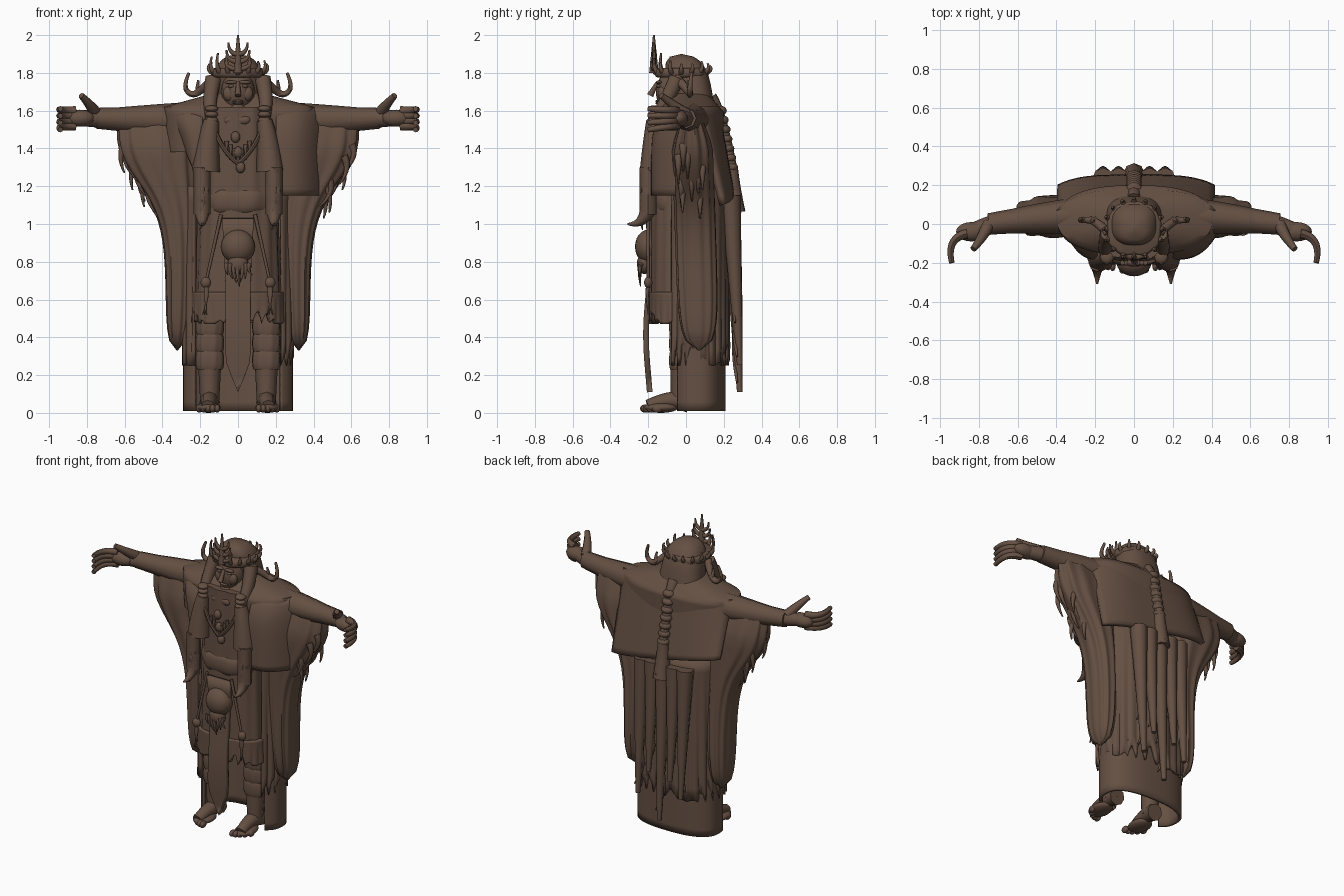
import bpy, bmesh, math, random
from math import sin, cos, pi, radians
from mathutils import Vector

random.seed(4)
default_cube = bpy.data.objects.get("Cube")
if default_cube:
    bpy.data.objects.remove(default_cube, do_unlink=True)

brown = bpy.data.materials.new("dark_brown")
colour = (.13, .08, .056, 1)
brown.diffuse_color = colour
brown.use_nodes = True
brown.node_tree.nodes["Principled BSDF"].inputs["Base Color"].default_value = colour

parts = []
SIDES = (("left", 1), ("right", -1))
at = lambda x, y, z: Vector((x, y, z))
OUT, BACK, UP = at(1, 0, 0), at(0, 1, 0), at(0, 0, 1)
FRONT, DOWN = -BACK, -UP

def add(name, mesh):
    mesh.materials.clear()
    mesh.materials.append(brown)
    part = bpy.data.objects.new(name, mesh)
    bpy.context.collection.objects.link(part)
    parts.append(part)
    return part

def from_bmesh(name, bm):
    bmesh.ops.recalc_face_normals(bm, faces=bm.faces)
    mesh = bpy.data.meshes.new(name)
    bm.to_mesh(mesh)
    bm.free()
    return add(name, mesh)

def squared(value, power=.8):
    return math.copysign(abs(value) ** power, value)

def loft(name, top, bottom, shape, side=1, fold=0, folds=9, rows=24, segments=64):
    """Stack of rings; shape(t) gives centre x, centre y, radius x and radius y."""
    bm = bmesh.new()
    rings = []
    for row in range(rows + 1):
        t = row / rows
        cx, cy, rx, ry = shape(t)
        ring = []
        for segment in range(segments):
            angle = 2 * pi * segment / segments
            crease = 1 + fold * sin(folds * angle + t)
            x = cx + rx * crease * squared(cos(angle))
            y = cy + ry * crease * squared(sin(angle))
            ring.append(bm.verts.new((side * x, y, top + (bottom - top) * t)))
        rings.append(ring)
    for upper, lower in zip(rings, rings[1:]):
        for i in range(segments):
            bm.faces.new((upper[i - 1], upper[i], lower[i], lower[i - 1]))
    bm.faces.new(rings[0])
    bm.faces.new(rings[-1])
    from_bmesh(name, bm)

def band(name, centre, height, rx, ry, bulge=.1):
    """Rounded ring of cloth or cord."""
    def shape(t):
        swell = 1 - bulge + bulge * abs(sin(pi * t)) ** .5
        return centre.x, centre.y, rx * swell, ry * swell
    loft(name, centre.z + height / 2, centre.z - height / 2, shape, rows=8, fold=bulge / 5)

def tube(name, path, thick, thin, side=1):
    """Curved limb or cord that tapers along its path."""
    curve = bpy.data.curves.new(name, "CURVE")
    curve.dimensions, curve.use_fill_caps = "3D", True
    curve.bevel_depth, curve.bevel_resolution, curve.resolution_u = 1, 2, 5
    spline = curve.splines.new("NURBS")
    last = len(path) - 1
    spline.points.add(last)
    for i, (point, spot) in enumerate(zip(spline.points, path)):
        point.co = (side * spot.x, spot.y, spot.z, 1)
        point.radius = thick + (thin - thick) * i / last
    spline.use_endpoint_u = True
    spline.order_u = min(3, len(path))
    holder = bpy.data.objects.new(name, curve)
    bpy.context.collection.objects.link(holder)
    depsgraph = bpy.context.evaluated_depsgraph_get()
    mesh = bpy.data.meshes.new_from_object(holder.evaluated_get(depsgraph))
    bpy.data.objects.remove(holder, do_unlink=True)
    add(name, mesh)

def hang(name, root, drop, thick, side=1, sway=.02):
    """Pointed strip hanging from its root with a slight random sway."""
    drift = OUT * random.uniform(-sway, sway)
    middle = root + DOWN * drop / 2 + drift + FRONT * sway / 2
    tube(name, [root, middle, root + DOWN * drop - drift], thick, thick / 5, side)

def ball(name, centre, rx, ry, rz, side=1):
    bm = bmesh.new()
    bmesh.ops.create_uvsphere(bm, u_segments=20, v_segments=12, radius=1)
    for vert in bm.verts:
        spot = centre + vert.co * Vector((rx, ry, rz)).to_track_quat("Z", "Y").to_matrix().identity() if rx is None else centre + at(vert.co.x * rx, vert.co.y * ry, vert.co.z * rz)
        vert.co = at(side * spot.x, spot.y, spot.z)
    from_bmesh(name, bm)

def sheet(name, surface, columns=24, rows=12, thickness=.03):
    """Cloth following surface(u, v)."""
    bm = bmesh.new()
    grid = [[bm.verts.new(surface(u / columns, v / rows)) for u in range(columns + 1)] for v in range(rows + 1)]
    for upper, lower in zip(grid, grid[1:]):
        for u in range(columns):
            bm.faces.new((upper[u], upper[u + 1], lower[u + 1], lower[u]))
    solid = from_bmesh(name, bm).modifiers.new("cloth", "SOLIDIFY")
    solid.thickness, solid.offset = thickness, 0

def wrap(name, top, bottom, rx, ry, cy, start=-40, rag=0, teeth=18):
    """Cloth curved round the back, open at the front, with a ragged hem."""
    def surface(u, v):
        angle = radians(start + (180 - 2 * start) * u)
        crease = 1 + rag * v * sin(6 * teeth * u) / 4
        hem = bottom + rag * abs(sin(teeth * pi * u)) * (1 + sin(teeth * u)) / 2
        return at(rx * crease * squared(cos(angle)), cy + ry * crease * squared(sin(angle)), top + (hem - top) * v)
    sheet(name, surface, columns=144, thickness=.02)

# Robe body, skirts and mantle
loft("tunic", 1.62, .53, lambda t: (0, -.01 - .02 * t, .19 + .04 * t, .175 - .02 * t), fold=.02, folds=14)
wrap("tunic_hem", .64, .47, .234, .157, -.03, start=-90, rag=.07, teeth=26)
wrap("under_skirt", .6, .01, .28, .14, .06)
wrap("coat", 1.2, .25, .28, .17, .05, rag=.12)
band("belt", at(0, -.01, 1.12), .12, .21, .19)
loft("mantle", 1.7, 1.38, lambda t: (.02 * t, .02, .1 + .3 * min(1, 4 * t), .09 + .09 * min(1, 3 * t)))
sheet("mantle_left_panel", lambda u, v: at(.2 + .22 * u, .13 * u ** 3 - .17 + .07 * (1 - v) ** 6, 1.61 - .46 * v))
sheet("mantle_right_panel", lambda u, v: at(-.19 - .16 * u * (1 - v / 2), .1 * u ** 3 - .17 + .07 * (1 - v) ** 6,
                                            1.6 - (.4 - .2 * u) * v))
sheet("mantle_back", lambda u, v: at(.8 * u - .39, .16 + .08 * v - .1 * abs(2 * u - 1) ** 4 * (1 - v / 2),
                                     1.62 - (.36 + .16 * u) * v))

def drape(t):
    flare = 1 / (1 + (3 * t) ** 4)
    rounding = (1 - t ** 12) ** .5 + .05
    return .27 + .15 * flare + .05 * t, .03 + .04 * t, (.06 + .14 * flare) * rounding, .1 * min(1, .4 + 4 * t) * rounding

shoulder, elbow = at(.2, .05, 1.55), at(.5, .03, 1.55)
wrist, knuckle = at(.75, 0, 1.56), at(.86, -.05, 1.56)
hip, ankle, toes = at(.15, -.01, .6), at(.15, -.03, .055), at(.16, -.2, .035)
chest, temple = at(.14, -.17, 1.55), at(.13, -.05, 1.77)

for label, side in SIDES:
    # Arm and sleeve
    cuff = elbow.lerp(wrist, .6)
    tube(label + "_sleeve", [shoulder, elbow, cuff], .1, .06, side)
    tube(label + "_cuff", [elbow, cuff, wrist], .07, .055, side)
    tube(label + "_forearm", [cuff, wrist, knuckle], .055, .04, side)
    loft(label + "_sleeve_drape", 1.6, .33, drape, side, fold=.05, folds=11)
    for i in range(9):
        root = at(.6 - .02 * i, random.uniform(-.05, .1), 1.42 - .03 * i)
        tip = root + DOWN * .15 + OUT * random.uniform(-.06, .03)
        tube(label + "_sleeve_fringe", [root, root + DOWN * .07 + OUT * .04, tip], .022, .004, side)
    # Hand
    ball(label + "_palm", wrist.lerp(knuckle, .8), .08, .05, .045, side)
    for i in range(4):
        base = knuckle + UP * (.04 - .027 * i)
        tip = base + OUT * .08 + FRONT * .15 + UP * (.01 - .01 * i)
        tube(label + "_finger", [base, base + OUT * .11 + FRONT * .02, tip], .024, .014, side)
    tube(label + "_thumb", [wrist + UP * .02, wrist + at(.03, -.07, .07), wrist + at(.08, -.13, .12)], .035, .016, side)
    # Leg and foot
    tube(label + "_leg", [hip, hip.lerp(ankle, .5), ankle], .08, .05, side)
    for i in range(3):
        band(label + "_leg_wrap", at(side * hip.x, -.02, .28 + .09 * i), .1, .075, .07)
    tube(label + "_foot", [ankle + BACK * .05, ankle + UP * .03 + FRONT * .05, toes], .055, .035, side)
    ball(label + "_sole", ankle.lerp(toes, .6) + DOWN * .015, .065, .09, .028, side)
    for i in range(5):
        ball(label + "_toe", toes + at(.024 * i - .05, .004 * i * i - .015, -.012), .016, .028, .022, side)
    # Hair braid, pelts and straps
    tube(label + "_braid", [temple, temple + at(.03, -.06, -.14), chest], .045, .03, side)
    for i in range(3):
        ball(label + "_braid_bead", chest + UP * .03 * i, .035, .035, .018, side)
    tube(label + "_pelt", [chest, chest + DOWN * .1 + OUT * .02, chest + DOWN * .27 + OUT * .03], .04, .075, side)
    paw, knot = at(.19, -.2, 1.05), at(.17, -.2, .69)
    tube(label + "_pelt_paw", [paw + UP * .25, paw + UP * .1, paw], .045, .045, side)
    tube(label + "_paw_claw", [paw + UP * .03, paw + DOWN * .06 + FRONT * .03, paw + FRONT * .11 + DOWN * .05], .045, .005, side)
    tube(label + "_strap", [paw - OUT * .1, knot], .01, .008, side)
    ball(label + "_strap_knot", knot, .028, .022, .03, side)
    for i in range(4):
        hang(label + "_paw_tuft", paw + UP * .05 * i + FRONT * .03, .08, .015, side)
        hang(label + "_strap_tassel", knot, .17, .012, side)
    tube(label + "_necklace", [chest, chest + at(-.04, -.04, -.15), at(0, -.2, 1.32)], .012, .012, side)
    # Antler and face halves
    curl = temple + at(.07, .07, -.07)
    tube(label + "_antler", [temple, curl, curl + at(.05, 0, -.02), curl + at(.09, 0, .03), curl + at(.06, .01, .1)], .026, .008, side)
    tube(label + "_antler_tine", [curl, curl + at(.02, 0, .01), curl + at(.01, -.01, .06)], .018, .006, side)
    ball(label + "_eye", at(.036, -.145, 1.73), .018, .012, .009, side)
    ball(label + "_brow", at(.036, -.143, 1.75), .035, .015, .01, side)
    ball(label + "_cheek", at(.045, -.125, 1.69), .035, .025, .04, side)

# Chest and waist ornaments
skull = at(0, -.2, .88)
for i in range(7):
    x = .02 * (i - 3)
    hang("chest_tooth", at(x, -.2, 1.38 + abs(x)), .08, .012, sway=.005)
    hang("skull_fringe", at(x, -.24, .79), .12 - abs(x), .015)
    if i % 2:
        ball("chest_charm", at(x / 3, -.2, 1.5 - .04 * i), .025, .02, .03)
ball("waist_skull", skull, .09, .07, .09)
ball("waist_skull_jaw", skull + DOWN * .09 + FRONT * .02, .055, .04, .055)
sheet("front_loincloth", lambda u, v: at((u - .5) * (.17 - .04 * sin(3 * v)) * min(1, 5 * (1 - v)),
                                         .012 * sin(7 * v) - .2, 1.03 - .92 * v))

# Head, hood and face
def hood(t):
    dome = (1 - (1 - t) ** 5) ** .5 + .02
    return 0, .09 * t - .025, (.13 + .03 * t ** 3) * dome, (.13 - .04 * t) * dome

face, crown = at(0, -.15, 1.7), at(0, -.025, 1.8)
ball("head", face + BACK * .09, .09, .1, .12)
tube("nose", [face + UP * .05, face + FRONT * .03, face + FRONT * .04 + DOWN * .02], .01, .018)
for drop in (.05, .06):
    ball("lip", face + DOWN * drop, .03, .012, .007)
ball("chin", face + at(0, .02, -.09), .038, .03, .028)
loft("hood", 1.9, 1.58, hood)
band("headband", crown, .05, .14, .14)
for i in range(2):
    band("neck_scarf", at(0, -.03, 1.55 + .04 * i), .06, .13 - .02 * i, .16 - .02 * i, bulge=.2)

# Crown of small tines with a tall branched crest
for i in range(16):
    ray = at(cos(i * pi / 8), sin(i * pi / 8), 0)
    rise = random.uniform(.03, .06) * (1.5 - ray.y / 2)
    tube("crown_tine", [crown + ray * .13, crown + ray * .17 + UP * .02, crown + ray * .15 + UP * rise], .016, .005)
crest = crown + FRONT * .145
tube("crest", [crest, crest + UP * .1, crest + UP * .2], .025, .005)
for label, side in SIDES:
    for i in range(3):
        fork, reach = crest + UP * (.02 + .04 * i), .07 - .01 * i
        tube(label + "_crest_branch", [fork, fork + OUT * reach, fork + OUT * reach + UP * .06], .016, .005, side)

# Back braid, pelts and long tassels
nape, braid_end = at(0, .18, 1.6), at(0, .24, 1.3)
tube("back_braid", [nape + UP * .07 + FRONT * .05, nape, braid_end], .035, .03)
for i in range(7):
    ball("back_braid_knot", nape.lerp(braid_end, i / 6), .04, .036, .026)
tube("back_pelt", [braid_end, braid_end + DOWN * .1, braid_end + DOWN * .24 + BACK * .02], .035, .055)
hang("back_pelt_tip", braid_end + DOWN * .2 + BACK * .03, .1, .04)
for i in range(5):
    root = at(.08 * i - .16, .235, 1.15)
    drop = 1.04 if i == 2 else random.uniform(.7, .9)
    end = root + DOWN * drop + BACK * .05
    tube("back_tassel", [root, root.lerp(end, .3), root.lerp(end, .7), end], .055, .015)
    for j in range(4):
        hang("tassel_strand", root.lerp(end, .2 * j + .1), drop / 4, .025, sway=.04)

# Smooth shading with crisp hems
bpy.ops.object.select_all(action="DESELECT")
for part in parts:
    part.select_set(True)
bpy.context.view_layer.objects.active = parts[0]
bpy.ops.object.shade_smooth_by_angle(angle=radians(45))
